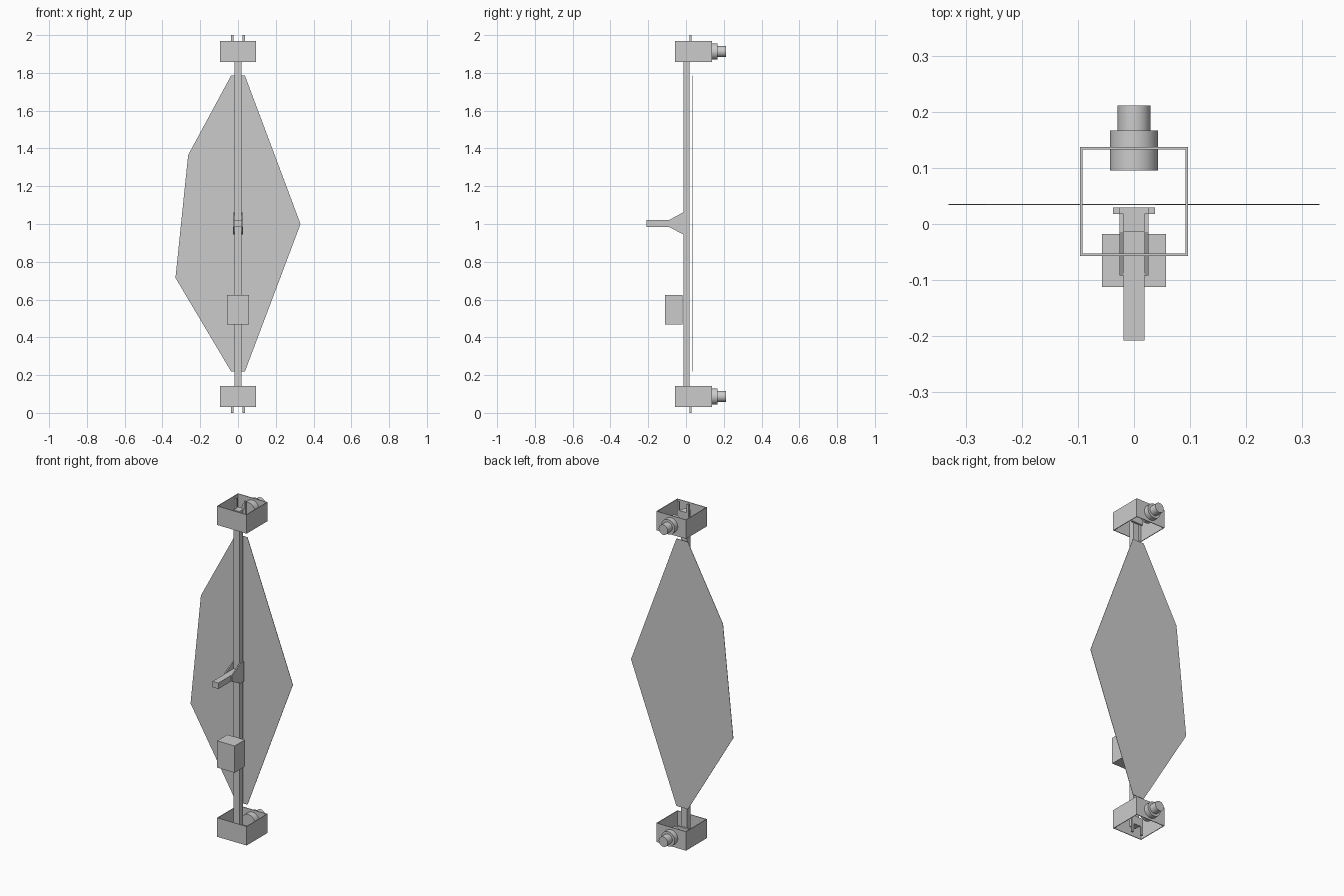
import bpy, math

if "Cube" in bpy.data.objects:
    bpy.data.objects.remove(bpy.data.objects["Cube"])


def mesh_object(name, verts, faces):
    mesh = bpy.data.meshes.new(name)
    mesh.from_pydata(verts, [], faces)
    mesh.update()
    obj = bpy.data.objects.new(name, mesh)
    bpy.context.collection.objects.link(obj)
    return obj


def prism(name, profile, a, b, axis):
    """Extrude a 2D profile from a to b along x (profile y,z), y (x,z) or z (x,y)."""
    place = {'x': lambda p, t: (t, p[0], p[1]),
             'y': lambda p, t: (p[0], t, p[1]),
             'z': lambda p, t: (p[0], p[1], t)}[axis]
    n = len(profile)
    verts = [place(p, t) for t in (a, b) for p in profile]
    faces = [tuple(range(n))[::-1], tuple(range(n, 2 * n))]
    faces += [(i, (i + 1) % n, n + (i + 1) % n, n + i) for i in range(n)]
    obj = mesh_object(name, verts, faces)
    bpy.context.view_layer.objects.active = obj
    bpy.ops.object.mode_set(mode='EDIT')
    bpy.ops.mesh.select_all(action='SELECT')
    bpy.ops.mesh.normals_make_consistent(inside=False)
    bpy.ops.object.mode_set(mode='OBJECT')
    return obj


def box(name, x, y, z):
    return prism(name, [(x[0], y[0]), (x[1], y[0]), (x[1], y[1]), (x[0], y[1])],
                 z[0], z[1], 'z')


def square_sleeve(name, x, y, z, t):
    """Square tube, open at the top and bottom."""
    outer = [(x[0], y[0]), (x[1], y[0]), (x[1], y[1]), (x[0], y[1])]
    inner = [(x[0] + t, y[0] + t), (x[1] - t, y[0] + t),
             (x[1] - t, y[1] - t), (x[0] + t, y[1] - t)]
    verts = [(*p, h) for h in z for ring in (outer, inner) for p in ring]
    faces = []
    for i in range(4):
        j = (i + 1) % 4
        faces += [(i, j, 8 + j, 8 + i), (4 + j, 4 + i, 12 + i, 12 + j),
                  (j, i, 4 + i, 4 + j), (8 + i, 8 + j, 12 + j, 12 + i)]
    return mesh_object(name, verts, faces)


def knob_part(name, radius, y0, y1, z):
    bpy.ops.mesh.primitive_cylinder_add(vertices=48, radius=radius, depth=y1 - y0,
                                        location=(0, (y0 + y1) / 2, z),
                                        rotation=(math.pi / 2, 0, 0))
    obj = bpy.context.object
    obj.name = name
    bpy.ops.object.shade_smooth_by_angle()


# central pole
box("pole", (-0.019, 0.019), (-0.014, 0.018), (0.05, 1.95))

# flat panel behind the pole
prism("panel", [(-0.037, 1.785), (0.037, 1.785), (0.331, 1.0), (0.037, 0.22),
                (-0.037, 0.22), (-0.331, 0.715), (-0.264, 1.365)], 0.034, 0.036, 'y')

# end fittings, mirrored about mid height
for end, top in (("lower", False), ("upper", True)):
    def level(h):
        return 2 - h if top else h

    square_sleeve(end + "_sleeve", (-0.096, 0.096), (-0.057, 0.137),
                  sorted((level(0.032), level(0.143)))
                  , 0.004)
    knob_part(end + "_knob", 0.043, 0.095, 0.167, level(0.087))
    knob_part(end + "_knob_tip", 0.029, 0.167, 0.211, level(0.087))
    # forked plate with two prongs
    fork = [(-0.037, 0), (-0.025, 0), (-0.025, 0.05), (0.025, 0.05),
            (0.025, 0), (0.037, 0), (0.037, 0.1), (-0.037, 0.1)]
    prism(end + "_fork", [(x, level(z)) for x, z in fork], 0.018, 0.029, 'y')

# handle and its tapered side brackets
box("handle", (-0.019, 0.019), (-0.208, -0.014), (0.985, 1.02))
cheek = [(0.018, 0.945), (-0.014, 0.945), (-0.092, 0.985),
         (-0.092, 1.02), (-0.014, 1.062), (0.018, 1.062)]
for side, s in (("left", -1), ("right", 1)):
    prism(side + "_handle_bracket", cheek, s * 0.019, s * 0.0255, 'x')

# control box on the front
box("control_box", (-0.057, 0.057), (-0.112, -0.018), (0.468, 0.625))
